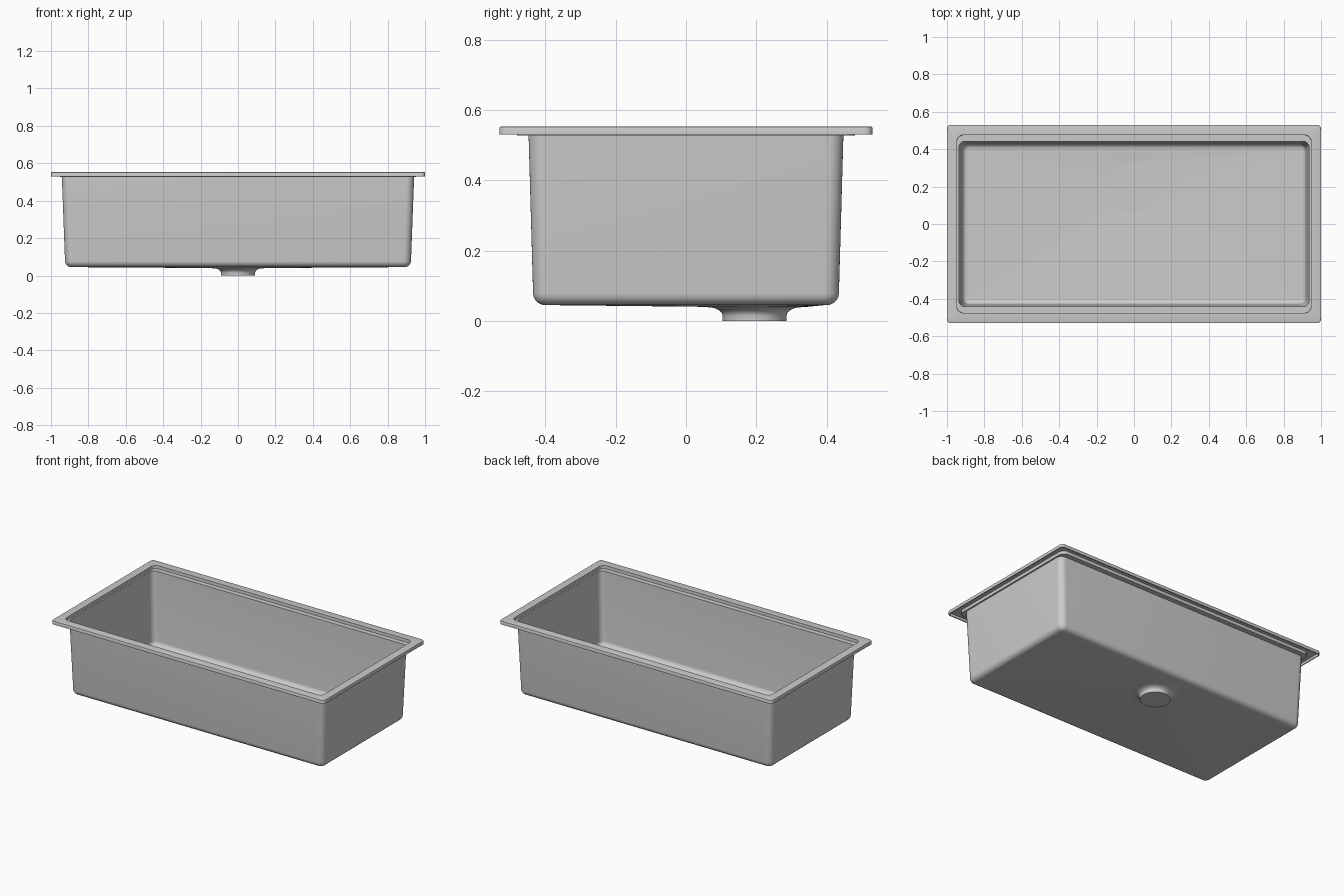
import bpy, bmesh, math

if "Cube" in bpy.data.objects:
    bpy.data.objects.remove(bpy.data.objects["Cube"])

steel = bpy.data.materials.new("brushed steel grey")
steel.diffuse_color = (0.6, 0.6, 0.6, 1)
steel.use_nodes = True
steel.node_tree.nodes["Principled BSDF"].inputs["Base Color"].default_value = steel.diffuse_color

SHEET = 0.006        # sheet thickness
DRAIN_Y = 0.195
N = 12               # segments per corner


def ring(hx, hy, r, z, cy=0.0):
    """Rounded rectangle, counter-clockwise; a circle when hx = hy = r."""
    pts = []
    for k, (sx, sy) in enumerate(((1, 1), (-1, 1), (-1, -1), (1, -1))):
        for i in range(N + 1):
            a = math.pi / 2 * (k + i / N)
            pts.append((sx * (hx - r) + r * math.cos(a),
                        cy + sy * (hy - r) + r * math.sin(a), z))
    return pts


def finish(name, bm, angle=35):
    me = bpy.data.meshes.new(name)
    bm.to_mesh(me)
    bm.free()
    me.materials.append(steel)
    ob = bpy.data.objects.new(name, me)
    bpy.context.collection.objects.link(ob)
    for o in bpy.context.selected_objects:
        o.select_set(False)
    ob.select_set(True)
    bpy.context.view_layer.objects.active = ob
    if name == "sink_basin":
        mod = ob.modifiers.new("sheet", 'SOLIDIFY')
        mod.thickness = SHEET
        mod.offset = -1
        mod.use_even_offset = True
        bpy.ops.object.modifier_apply(modifier=mod.name)
    bpy.ops.object.shade_smooth_by_angle(angle=math.radians(angle))
    return ob


# Rim with turned-down skirt, then the ledge inside the opening
rings = [
    ring(1.0, 0.53, 0.022, 0.53),
    ring(1.0, 0.53, 0.022, 0.549),
    ring(0.9985, 0.5285, 0.0205, 0.552),
    ring(0.995, 0.525, 0.017, 0.553),
    ring(0.947, 0.476, 0.035, 0.553),
    ring(0.946, 0.475, 0.034, 0.533),
    ring(0.936, 0.442, 0.034, 0.533),
]

# Tapered walls and rounded floor edge
F, FLOOR = 0.028, 0.051
for i in range(7):
    a = math.pi / 2 * i / 6
    d = F * (1 - math.cos(a))
    rings.append(ring(0.919 - d, 0.429 - d, 0.036 - d, FLOOR + F * (1 - math.sin(a))))
rings.append(ring(0.885, 0.395, 0.006, 0.0508))

# Floor falls to the drain, flaring into the neck
for r, z in ((0.15, 0.046), (0.122, 0.044), (0.108, 0.0405), (0.096, 0.034),
             (0.088, 0.025), (0.085, 0.016), (0.085, SHEET)):
    rings.append(ring(r, r, r, z, DRAIN_Y))

bm = bmesh.new()
loops = [[bm.verts.new(p) for p in pts] for pts in rings]
for a, b in zip(loops, loops[1:]):
    for i in range(len(a)):
        j = (i + 1) % len(a)
        bm.faces.new((a[i], a[j], b[j], b[i]))
bm.faces.new(loops[-1])
bmesh.ops.remove_doubles(bm, verts=bm.verts, dist=1e-5)
finish("sink_basin", bm)

# Flat cover over the drain
bm = bmesh.new()
bmesh.ops.create_cone(bm, cap_ends=True, segments=64, radius1=0.14, radius2=0.14, depth=0.004)
cover = finish("drain_cover", bm)
cover.location = (0, DRAIN_Y, 0.0462)
